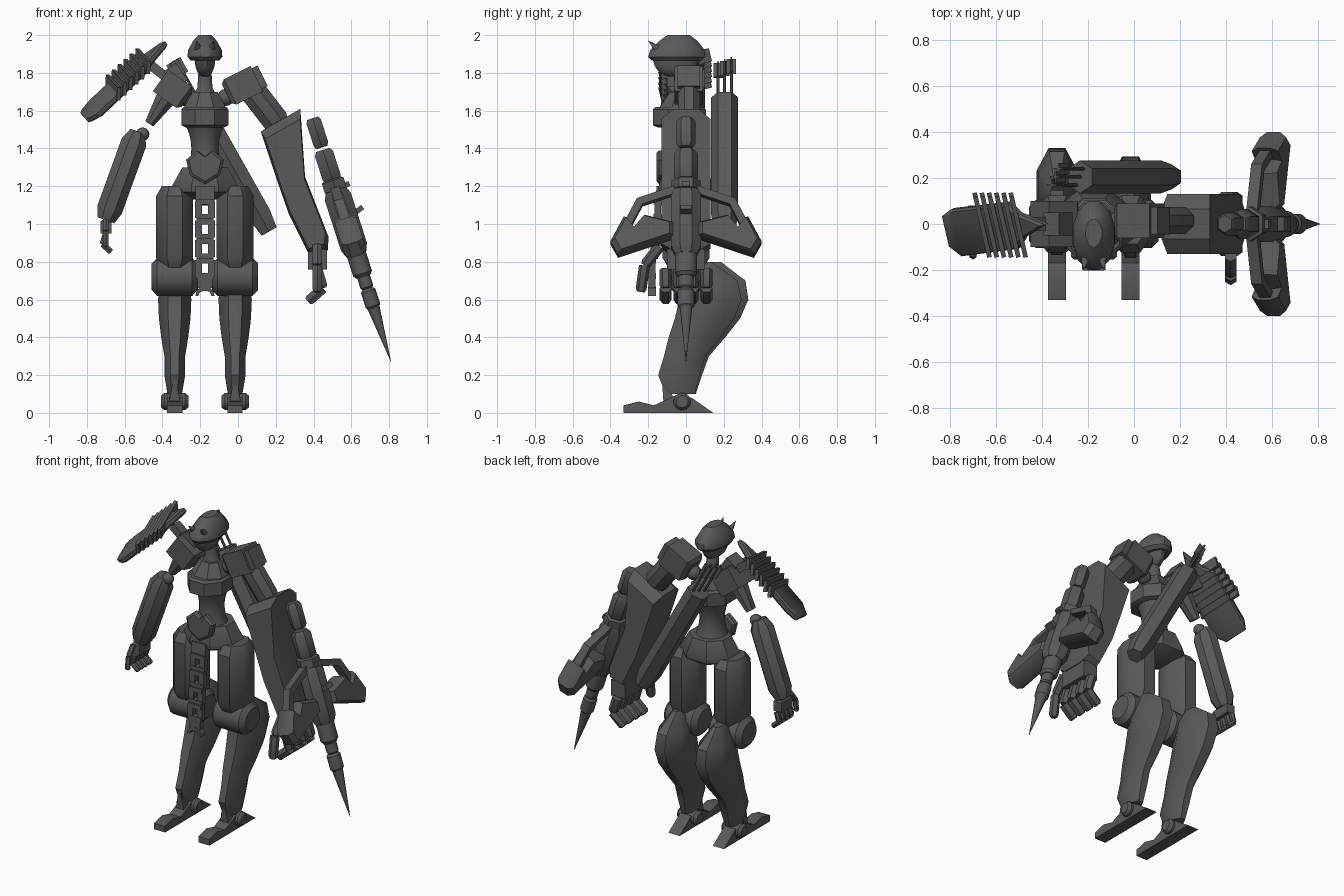
import bpy, bmesh, math
from mathutils import Vector

if "Cube" in bpy.data.objects:
    bpy.data.objects.remove(bpy.data.objects["Cube"], do_unlink=True)

COLOUR = (.1, .1, .1, 1)
metal = bpy.data.materials.new("dark_grey_metal")
metal.use_nodes = True
metal.diffuse_color = COLOUR
metal.node_tree.nodes["Principled BSDF"].inputs["Base Color"].default_value = COLOUR
X, Y, Z = (Vector(axis) for axis in ((1, 0, 0), (0, 1, 0), (0, 0, 1)))
ORIGIN = Vector()
parts = []


def at(x, z, y=0):
    return X * x + Y * y + Z * z


def skin(name, rings):
    """Join rings of equal length into a closed shell."""
    bm = bmesh.new()
    loops = [[bm.verts.new(point) for point in ring] for ring in rings]
    for lower, upper in zip(loops, loops[1:]):
        for i in range(len(lower)):
            bm.faces.new((lower[i - 1], lower[i], upper[i], upper[i - 1]))
    bm.faces.new(loops[0])
    bm.faces.new(loops[-1])
    bmesh.ops.recalc_face_normals(bm, faces=bm.faces)
    mesh = bpy.data.meshes.new(name)
    bm.to_mesh(mesh)
    bm.free()
    mesh.materials.append(metal)
    part = bpy.data.objects.new(name, mesh)
    bpy.context.collection.objects.link(part)
    parts.append(part)


def limb(name, start, end, rings, sides=8):
    """Loft along a line; a ring is (fraction, half width, half depth, depth shift)."""
    direction = (end - start).normalized()
    reference = Z if abs(direction.dot(Y)) > .9 else Y
    across = (reference - direction * reference.dot(direction)).normalized()
    side = across.cross(direction)
    half_step = math.pi / sides
    grow = 1 / math.cos(half_step)
    loops = []
    for fraction, width, depth, *shift in rings:
        centre = start.lerp(end, fraction) + across * sum(shift)
        angles = [half_step * (i * 2 + 1) for i in range(sides)]
        loops.append([centre + (side * width * math.cos(a) + across * depth * math.sin(a)) * grow
                      for a in angles])
    skin(name, loops)


def pod(name, start, end, width, depth, head=1, tail=1, sides=8):
    """A prism whose two ends are chamfered by the head and tail factors."""
    shape = ((0, head), (.12, 1), (.88, 1), (1, tail))
    limb(name, start, end, [(t, width * k, depth * k) for t, k in shape], sides)


def bar(name, start, end, width, depth, sides=4):
    limb(name, start, end, [(0, width, depth), (1, width, depth)], sides)


def cone(name, start, end, radius, sides=16):
    limb(name, start, end, [(0, radius, radius), (1, radius / 50, radius / 50)], sides)


def dome(name, centre, width, depth, height, low=0, fullness=1):
    """An ellipsoid cut off at the low angle; a negative height hangs down."""
    steps = [low + (math.pi / 2.01 - low) * i / 8 for i in range(9)]
    limb(name, centre, centre + Z * height,
         [(math.sin(a), width * math.cos(a) ** fullness, depth * math.cos(a) ** fullness)
          for a in steps], 16)


def ball(name, centre, radius):
    dome(name, centre, radius, radius, radius, low=-math.pi / 2.01)


def plate(name, outline, thick, origin=ORIGIN, along=X, across=Z, inset=1):
    """Extrude an outline both ways, with the outer faces scaled by inset."""
    normal = along.cross(across).normalized()
    middle = sum((Vector(point) for point in outline), Vector((0, 0))) / len(outline)
    rings = []
    for level, scale in ((-1, inset), (-.5, 1), (.5, 1), (1, inset)):
        flat = [middle.lerp(Vector(point), scale) for point in outline]
        rings.append([origin + along * a + across * b + normal * thick * level for a, b in flat])
    skin(name, rings)


def hand(side, wrist, inward, size):
    """A palm, four fingers curling inward and a thumb in front."""
    def chain(name, path, radius):
        for start, end in zip(path, path[1:]):
            pod(name, start, end, radius, radius, tail=.7, sides=6)
    palm = wrist - Z * size * .12
    pod(side + "_palm", wrist, palm, size * .05, size * .1, head=.7, sides=4)
    for i in range(4):
        knuckle = palm + Y * size * (i - 1.5) * .072
        bend = knuckle + at(-inward * .03, -.1) * size
        chain(side + "_finger", (knuckle, bend, bend + at(inward * .08, -.07) * size), size * .027)
    thumb = wrist - Y * size * .14
    bend = thumb - (Y * .08 + Z * .1) * size
    chain(side + "_thumb", (thumb, bend, bend - (Y * .02 + Z * .14) * size), size * .025)


body = X * -.175                 # foot of the body's centre line
above = body + Z

# Head, faceted cap and horns
limb("cap", body, above, [(1.865, .075, .13, -.05), (1.885, .092, .15, -.05), (1.92, .09, .145, -.045),
                          (1.97, .062, .1, -.04), (2, .035, .06, -.04)], 12)
dome("face", body + at(0, 1.88, -.055), .055, .12, -.1, fullness=.8)
for s in (-1, 1):
    cone("horn", body + at(s * .032, 1.91, -.13), body + at(s * .045, 1.97, -.2), .028)

# Torso: neck, chest, hourglass waist and flared pelvis
limb("neck", body, above, [(1.65, .08, .07, -.02), (1.72, .04, .04, -.02), (1.8, .035, .035, -.03)], 16)
limb("upper_chest", body, above, [(1.6, .12, .12, -.03), (1.7, .065, .065, -.02)])
pod("chest_band", body + at(0, 1.51, -.035), body + at(0, 1.62, -.035), .124, .14, head=.8, tail=.9)
bends = [i / 5 - 1 for i in range(11)]
limb("waist", body + Z * 1.4, body + Z * 1.55,
     [(b, .072 + .045 * b * b, .078 + .04 * b * b, -.02) for b in bends], 16)
limb("pelvis_skirt", body, above, [(1.13, .07, .08), (1.17, .17, .14), (1.2, .175, .145), (1.3, .12, .11)])
curve = [(.08, 1.26), (.1, 1.34), (.04, 1.39)]
plate("belly_plate", [(0, 1.21), *curve, (0, 1.36), *[(-a, b) for a, b in curve[::-1]]], .025,
      body - Y * .13, inset=.85)

# Hanging chain of open links ending in an arch
bar("chain_top", body + at(0, 1.1, -.14), body + at(0, 1.2, -.13), .05, .025)
for i in range(4):
    link = body + at(0, 1.077 - i * .104, -.15 - i * .01)
    for s in (-1, 1):
        rail, rung = link + X * s * .034, link + Z * s * .04
        bar("link_side", rail - Z * .045, rail + Z * .045, .018, .018)
        bar("link_cross", rung - X * .045, rung + X * .045, .015, .022)
bar("chain_tail", body + at(0, .66, -.18), body + at(0, .71, -.18), .04, .018)
arc = [(math.cos(i * math.pi / 8), math.sin(i * math.pi / 8)) for i in range(9)]
plate("chain_end", [(a * .05, b * .05) for a, b in arc] + [(a * .034, b * .026) for a, b in arc[::-1]],
      .02, body + at(0, .62, -.18))

# Legs: the shin sweeps backwards from the ankle up to the knee
for s, side, lean in ((-1, "right", 0), (1, "left", .06)):
    hip = body + X * s * .16
    pod(side + "_thigh", hip + Z * .77, hip + Z * 1.2, .098, .125, head=.75, tail=.7)
    knee, ankle = hip + Z * .72, hip + at(0, .06, -.02)
    pod(side + "_knee", knee - X * .122, knee + X * .122, .1, .105, head=.7, tail=.7, sides=16)
    pod(side + "_ankle", ankle - X * .072, ankle + X * .072, .045, .045, head=.7, tail=.7, sides=16)
    rings = []
    for i, close in enumerate((.7, 1, 1, 1, 1, 1, .95, .4), start=1):
        z = i / 10
        swell = max(0, math.sin(math.pi * (z - .3) / .6))
        sweep = .07 - .1 * math.cos(math.pi * (z - .15) / .5)
        rings.append((z, (.055 + .033 * swell) * close, (.11 + .055 * swell) * close, sweep - lean * z))
    limb(side + "_shin", hip, hip + Z, rings)
    cone(side + "_ankle_fin", hip + at(0, .06, -.09), hip + at(0, .22, -.13), .03, sides=4)
    plate(side + "_foot", [(-.33, 0), (-.33, .04), (-.25, .06), (-.17, .04), (-.05, .095), (.03, .08),
                           (.145, 0)], .04, hip, Y, Z)
    ball(side + "_shoulder_ball", body + at(s * .11, 1.67, .01), .045)

# Left arm with a large forearm shell
pod("left_shoulder_pad", at(-.06, 1.69, .015), at(.1, 1.77, .015), .075, .075, head=.75, sides=4)
bar("left_shoulder_cap", at(.08, 1.76, .015), at(.13, 1.785, .015), .06, .06)
pod("left_upper_arm", at(.05, 1.74, .015), at(.22, 1.52, .015), .07, .058, tail=.8)
ball("left_elbow", at(.21, 1.52), .045)
plate("left_forearm_shell", [(.12, 1.49), (.33, 1.61), (.355, 1.25), (.48, .93), (.475, .86), (.38, .83),
                             (.27, 1.05), (.2, 1.25)], .13, inset=.88)
hand("left", at(.42, .88), inward=-1, size=1)

# Right arm
pod("right_shoulder_pad", at(-.27, 1.66), at(-.41, 1.76), .07, .1, head=.7, sides=4)
bar("right_shoulder_block", at(-.3, 1.74), at(-.36, 1.83), .04, .05)
limb("right_upper_arm", at(-.36, 1.7), at(-.47, 1.53), [(0, .06, .06), (1, .025, .035)])
ball("right_elbow", at(-.505, 1.475), .036)
pod("right_forearm", at(-.53, 1.49), at(-.7, 1.02), .068, .07, head=.6, tail=.7)
hand("right", at(-.7, 1.02), inward=1, size=.58)

# Shoulder fin, rolled slightly forward, with a row of slats
tip, point = at(-.82, 1.57), at(-.38, 1.96)
along = (point - tip).normalized()
reach = (point - tip).length
outward = along.cross(Y)
across = (Y + outward * .35).normalized()
plate("shoulder_fin", [(0, -.1), (.06, -.145), (.4, -.11), (.45, -.06), (reach, 0), (.45, .05),
                       (.4, .1), (.06, .07), (0, .04)], .022, tip, along, across, inset=.92)
for i in range(6):
    slat = tip + along * (.22 + i * .042) + outward * .01
    bar("fin_slat", slat - across * .145, slat + across * .135, .01, .035)
bar("fin_mount", at(-.36, 1.76), at(-.46, 1.84), .025, .03)

# Quiver and arrows slung across the back
mouth, bottom = at(-.235, 1.67, .205), at(.165, .96, .205)
pod("quiver", mouth, bottom, .06, .062, tail=.75, sides=6)
for i in (-1, 0, 1):
    nock = mouth + at(i * .015, i * .01, i * .035)
    end = nock + (mouth - bottom).normalized() * .22
    bar("arrow_shaft", nock, end, .007, .007, sides=6)
    for width, depth in ((.025, .004), (.004, .025)):
        bar("arrow_vane", nock.lerp(end, .6), end, width, depth)

# Lance beside the left arm: blocky handle, round shaft, long spike
butt, spike = at(.395, 1.56), at(.81, .27)
for name, start, end, radius, sides in (
        ("pommel", 0, .12, .04, 6), ("grip", .13, .26, .05, 6), ("collar", .25, .3, .06, 6),
        ("body", .29, .56, .072, 8), ("shaft", .54, .65, .052, 16), ("neck", .64, .7, .035, 16),
        ("sleeve", .7, .78, .04, 16)):
    pod("lance_" + name, butt.lerp(spike, start), butt.lerp(spike, end), radius, radius * 1.1,
        head=.75, tail=.75, sides=sides)
cone("lance_spike", butt.lerp(spike, .77), spike, .034)
bar("lance_sight", at(.49, 1.17), at(.59, 1.215), .014, .02)
bar("lance_lever", at(.58, 1.03), at(.66, 1.09), .014, .03)

# Winged guard of struts and blades on both sides of the lance
slope = (butt - spike) / (butt.z - spike.z)
foot = butt - slope * butt.z
for s in (-1, 1):
    plate("guard_strut", [(.05, 1.2), (.26, 1.13), (.34, .98), (.3, .97), (.23, 1.1), (.05, 1.16)],
          .025, foot, Y * s, slope)
    plate("guard_blade", [(.33, 1.03), (.4, .9), (.36, .83), (.06, .93), (.06, 1), (.22, 1.04),
                          (.28, .97)], .06, foot, Y * s, slope, inset=.85)

# Smooth shading on rounded parts, crisp edges elsewhere
bpy.ops.object.select_all(action="DESELECT")
for part in parts:
    part.select_set(True)
bpy.context.view_layer.objects.active = parts[0]
bpy.ops.object.shade_smooth_by_angle(angle=math.radians(35))
